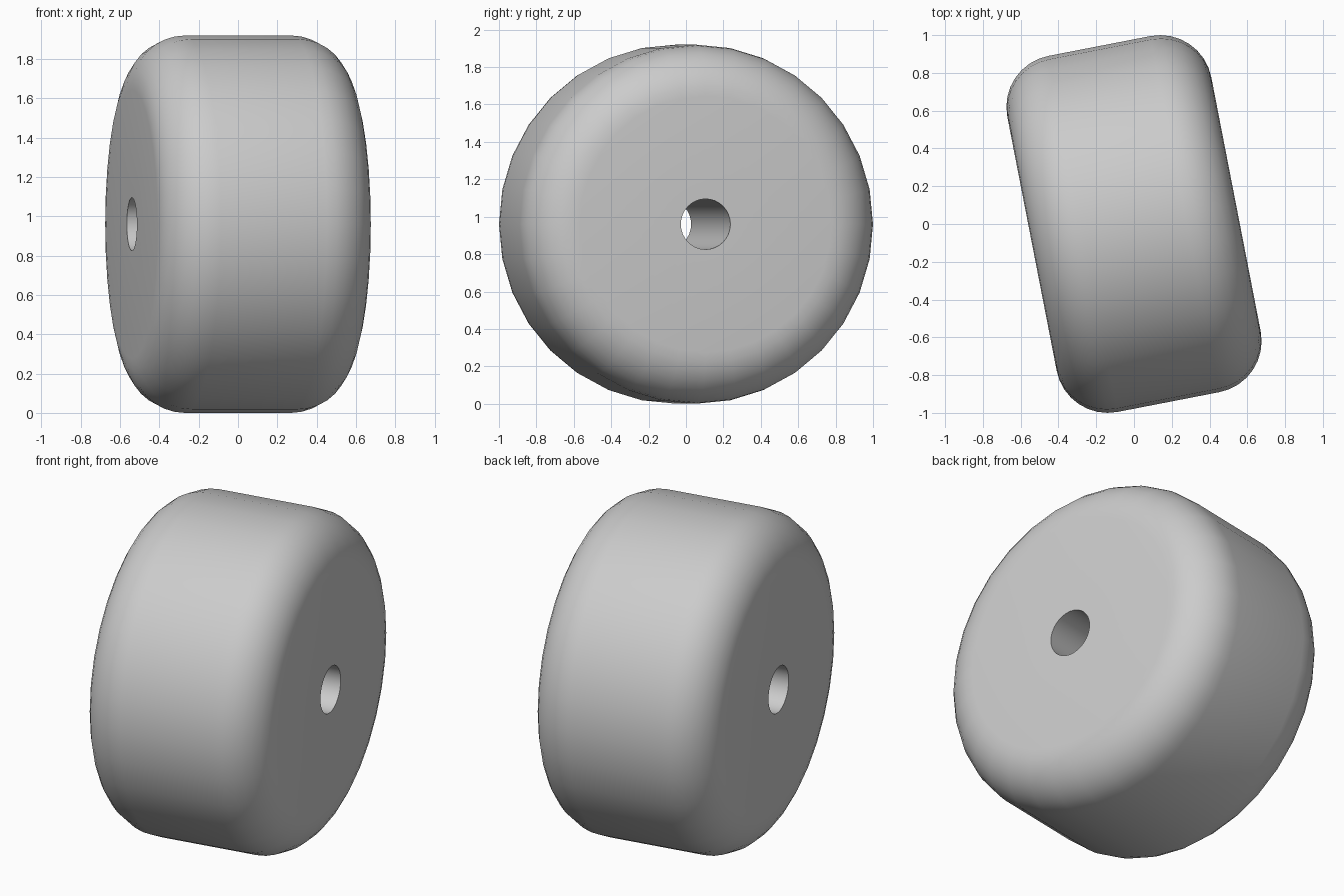
import bpy, bmesh, math
from mathutils import Matrix, Vector

cube = bpy.data.objects.get("Cube")
if cube:
    bpy.data.objects.remove(cube, do_unlink=True)

RADIUS, HALF_WIDTH, ROUND, BORE = 0.96, 0.55, 0.275, 0.135
SEGMENTS, ARC_STEPS = 32, 8

# Plain grey material
grey = bpy.data.materials.new("plain_grey")
grey.use_nodes = True
colour = (0.6, 0.6, 0.6, 1)
grey.diffuse_color = colour
grey.node_tree.nodes["Principled BSDF"].inputs["Base Color"].default_value = colour

# Half of the wheel's cross-section, from bore to tread, then mirrored
half = [(HALF_WIDTH, BORE)]
for i in range(ARC_STEPS + 1):
    a = math.pi / 2 * i / ARC_STEPS
    half.append((HALF_WIDTH - ROUND + ROUND * math.cos(a),
                 RADIUS - ROUND + ROUND * math.sin(a)))
profile = half + [(-x, r) for x, r in reversed(half)]

# Lathe the closed section around the axle
bm = bmesh.new()
verts = [bm.verts.new((x, 0, r)) for x, r in profile]
edges = [bm.edges.new((verts[i - 1], verts[i])) for i in range(len(verts))]
bmesh.ops.spin(bm, geom=verts + edges, cent=Vector(), axis=(1, 0, 0),
               angle=math.tau, steps=SEGMENTS, use_merge=True)
bmesh.ops.remove_doubles(bm, verts=bm.verts, dist=0.0001)
bmesh.ops.recalc_face_normals(bm, faces=bm.faces)

# Turn the axle slightly and rest the wheel on the ground
bm.transform(Matrix.Translation((0, 0, RADIUS)) @ Matrix.Rotation(math.radians(11), 4, "Z"))
mesh = bpy.data.meshes.new("wheel")
bm.to_mesh(mesh)
bm.free()
mesh.materials.append(grey)
wheel = bpy.data.objects.new("wheel", mesh)
bpy.context.collection.objects.link(wheel)

# Smooth shading with a sharp bore rim
bpy.context.view_layer.objects.active = wheel
wheel.select_set(True)
bpy.ops.object.shade_smooth_by_angle(angle=math.radians(40))
